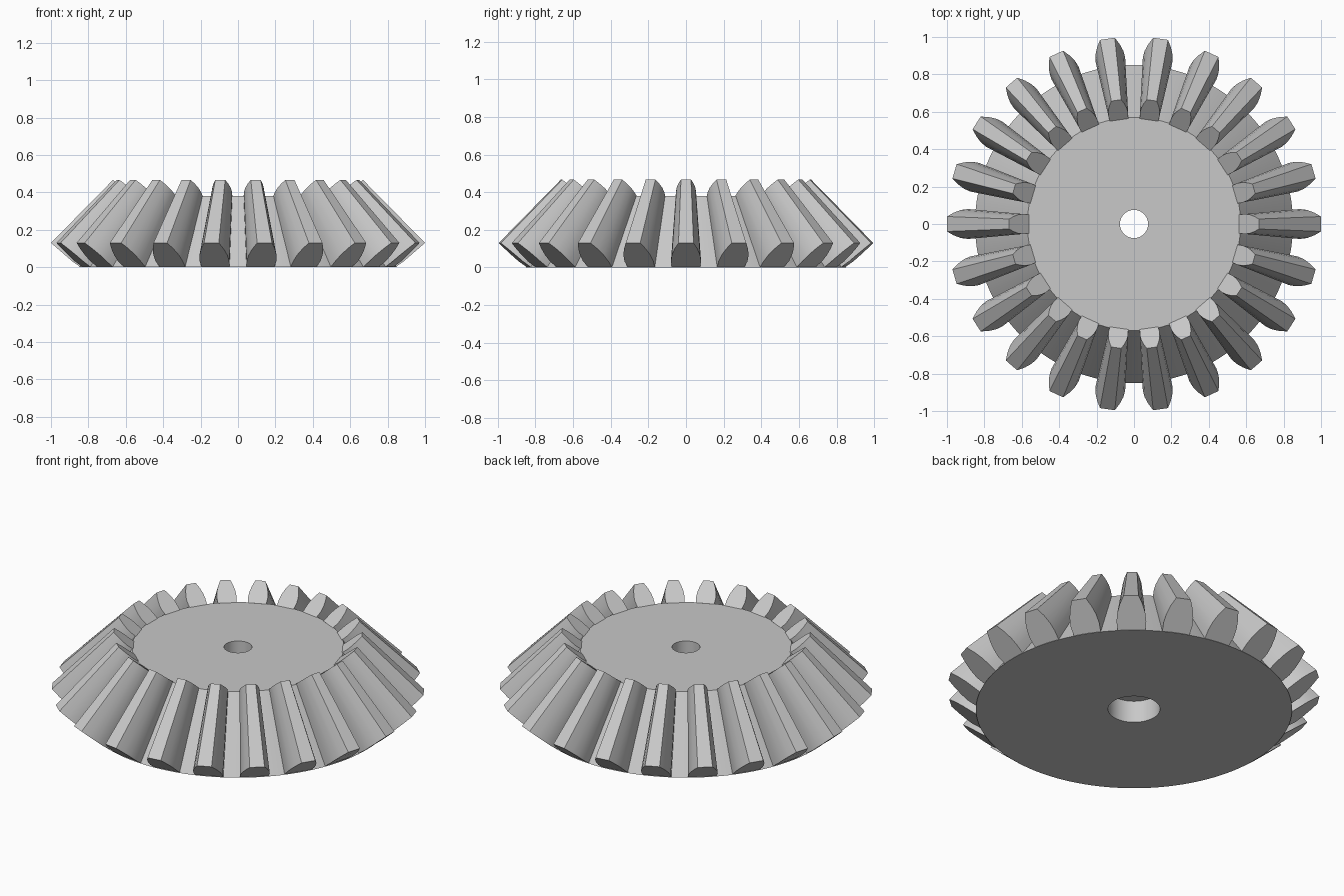
import bpy, bmesh, math
from mathutils import Matrix, Vector

cube = bpy.data.objects.get("Cube")
if cube:
    bpy.data.objects.remove(cube, do_unlink=True)

TEETH = 22
SEGMENTS = 132
APEX = Vector((0, 0, 1.145))   # point where the cone surfaces meet
TAPER = 0.668                  # inner tooth end relative to outer end

steel = bpy.data.materials.new("Grey Steel")
steel.use_nodes = True
colour = (0.58, 0.58, 0.58, 1)
steel.diffuse_color = colour
steel.node_tree.nodes["Principled BSDF"].inputs["Base Color"].default_value = colour


def finish(bm, name):
    bmesh.ops.recalc_face_normals(bm, faces=bm.faces)
    mesh = bpy.data.meshes.new(name)
    bm.to_mesh(mesh)
    bm.free()
    mesh.materials.append(steel)
    obj = bpy.data.objects.new(name, mesh)
    bpy.context.collection.objects.link(obj)
    bpy.ops.object.select_all(action='DESELECT')
    obj.select_set(True)
    bpy.context.view_layer.objects.active = obj
    bpy.ops.object.shade_smooth_by_angle(angle=math.radians(28))
    return obj


# Conical blank with a shaft hole and a wider recess underneath
profile = [(0.075, 0.38), (0.57, 0.38), (0.85, 0), (0.14, 0), (0.14, 0.13), (0.075, 0.13)]
bm = bmesh.new()
rings = []
for i in range(SEGMENTS):
    a = math.tau * i / SEGMENTS
    rings.append([bm.verts.new((r * math.cos(a), r * math.sin(a), z)) for r, z in profile])
for i, ring in enumerate(rings):
    following = rings[(i + 1) % SEGMENTS]
    for j in range(len(profile)):
        k = (j + 1) % len(profile)
        bm.faces.new((ring[j], ring[k], following[k], following[j]))
finish(bm, "gear_body")

# Tooth outline at the outer end: (radius, height, half width), root to tip
flank = [(0.842, 0, 0.075), (0.888, 0.033, 0.08), (0.925, 0.065, 0.075),
         (0.963, 0.098, 0.061), (1.0, 0.13, 0.04)]
outline = [Vector((r, w, z)) for r, z, w in flank]
outline += [Vector((r, -w, z)) for r, z, w in reversed(flank)]

# Straight tapered teeth, all running towards the apex
bm = bmesh.new()
for i in range(TEETH):
    turn = Matrix.Rotation(math.tau * i / TEETH, 3, 'Z')
    outer = [bm.verts.new(turn @ p) for p in outline]
    inner = [bm.verts.new(turn @ APEX.lerp(p, TAPER)) for p in outline]
    bm.faces.new(outer)
    bm.faces.new(inner[::-1])
    for j in range(len(outline)):
        k = (j + 1) % len(outline)
        bm.faces.new((outer[j], inner[j], inner[k], outer[k]))
finish(bm, "gear_teeth")
